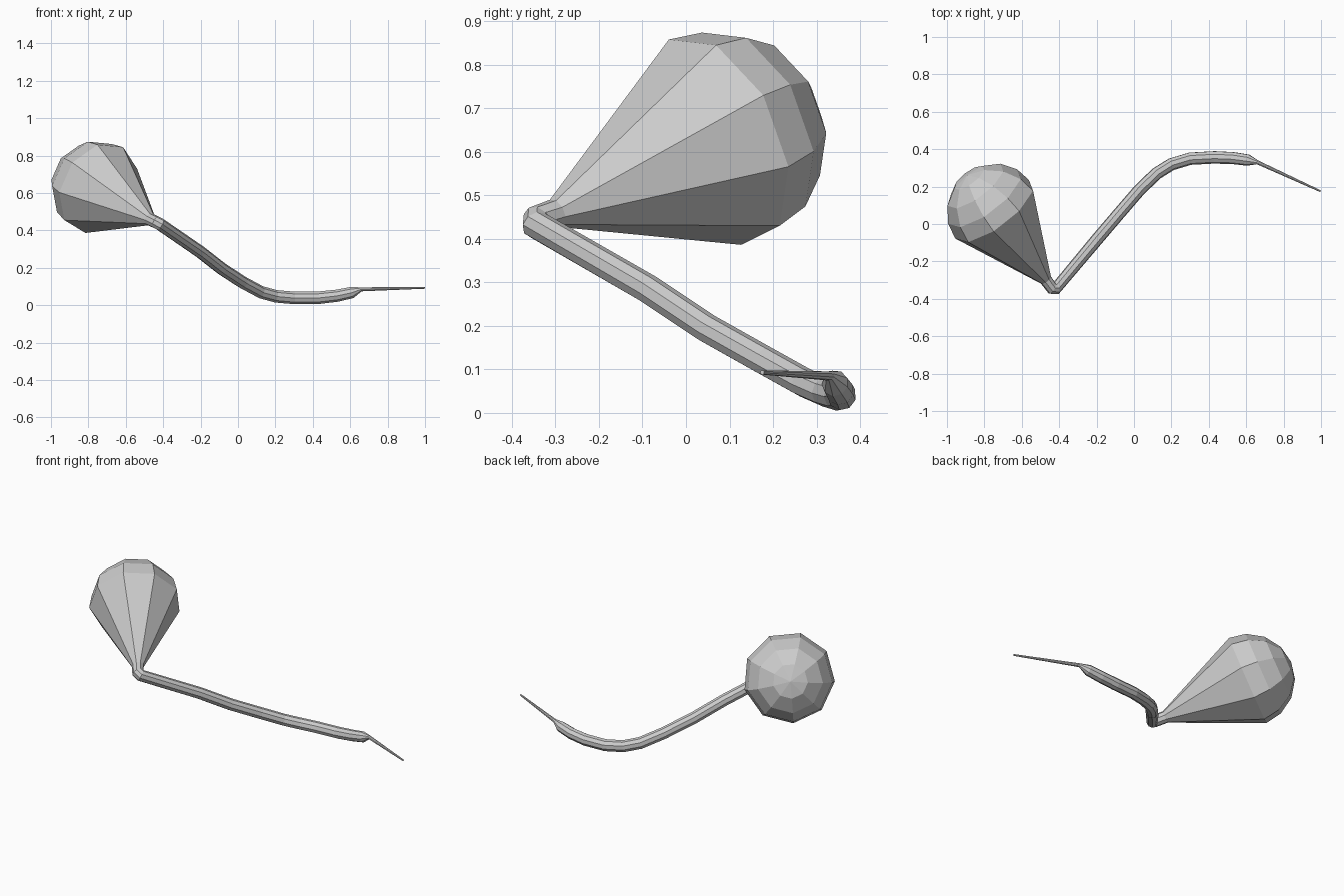
import bpy, bmesh
from math import sin, cos, radians, tau
from mathutils import Vector

if "Cube" in bpy.data.objects:
    bpy.data.objects.remove(bpy.data.objects["Cube"])

SIDES = 9
axis = Vector((-0.565, 0.752, 0.342)).normalized()   # direction of the bulb
centre = Vector((-0.747, 0.069, 0.626))              # widest ring of the bulb
R = 0.256

# Rings as (centre, radius, tangent): domed bulb, narrowing to the neck
rings = []
for deg in (67.5, 44, 21, 0):
    a = radians(deg)
    rings.append((centre + axis * R * sin(a), R * cos(a), -axis))
rings.append((centre - axis * 0.489, 0.034, -axis))

# Curved tail path with a sharp bend after the neck and a thin whip at the end
path = [(-0.438, -0.343, 0.443, 0.034), (-0.417, -0.344, 0.432, 0.034),
        (-0.2, -0.085, 0.283, 0.034), (-0.085, 0.05, 0.193, 0.034),
        (0.027, 0.18, 0.12, 0.034), (0.12, 0.27, 0.07, 0.034),
        (0.2, 0.32, 0.048, 0.034), (0.3, 0.35, 0.039, 0.034),
        (0.43, 0.357, 0.04, 0.034), (0.53, 0.353, 0.051, 0.033),
        (0.61, 0.342, 0.068, 0.031), (0.66, 0.33, 0.085, 0.011),
        (0.998, 0.175, 0.093, 0.005)]
pts = [rings[-1][0]] + [Vector(p[:3]) for p in path]
for i, p in enumerate(path, 1):
    t = (pts[i] - pts[i - 1]).normalized()
    if i + 1 < len(pts):
        t = (t + (pts[i + 1] - pts[i]).normalized()).normalized()
    rings.append((pts[i], p[3], t))

# Skin the rings, carrying the cross-section along the path without twist
bm = bmesh.new()
side = Vector((0.132, 0.001, 0.219))
previous = rings[0][2]
side = (side - previous * side.dot(previous)).normalized()
loops = []
for c, r, t in rings:
    side = previous.rotation_difference(t) @ side
    side = (side - t * side.dot(t)).normalized()
    up = t.cross(side)
    previous = t
    loops.append([bm.verts.new(c + (side * cos(k * tau / SIDES) + up * sin(k * tau / SIDES)) * r)
                  for k in range(SIDES)])
for a, b in zip(loops, loops[1:]):
    for k in range(SIDES):
        n = (k + 1) % SIDES
        bm.faces.new((a[k], a[n], b[n], b[k]))

# Close the bulb with a pole and the whip with a flat cap
pole = bm.verts.new(centre + axis * R)
for k in range(SIDES):
    bm.faces.new((pole, loops[0][(k + 1) % SIDES], loops[0][k]))
bm.faces.new(loops[-1])
bmesh.ops.recalc_face_normals(bm, faces=bm.faces)

mesh = bpy.data.meshes.new("bulb_and_tail")
bm.to_mesh(mesh)
bm.free()
obj = bpy.data.objects.new("bulb_and_tail", mesh)
bpy.context.collection.objects.link(obj)
